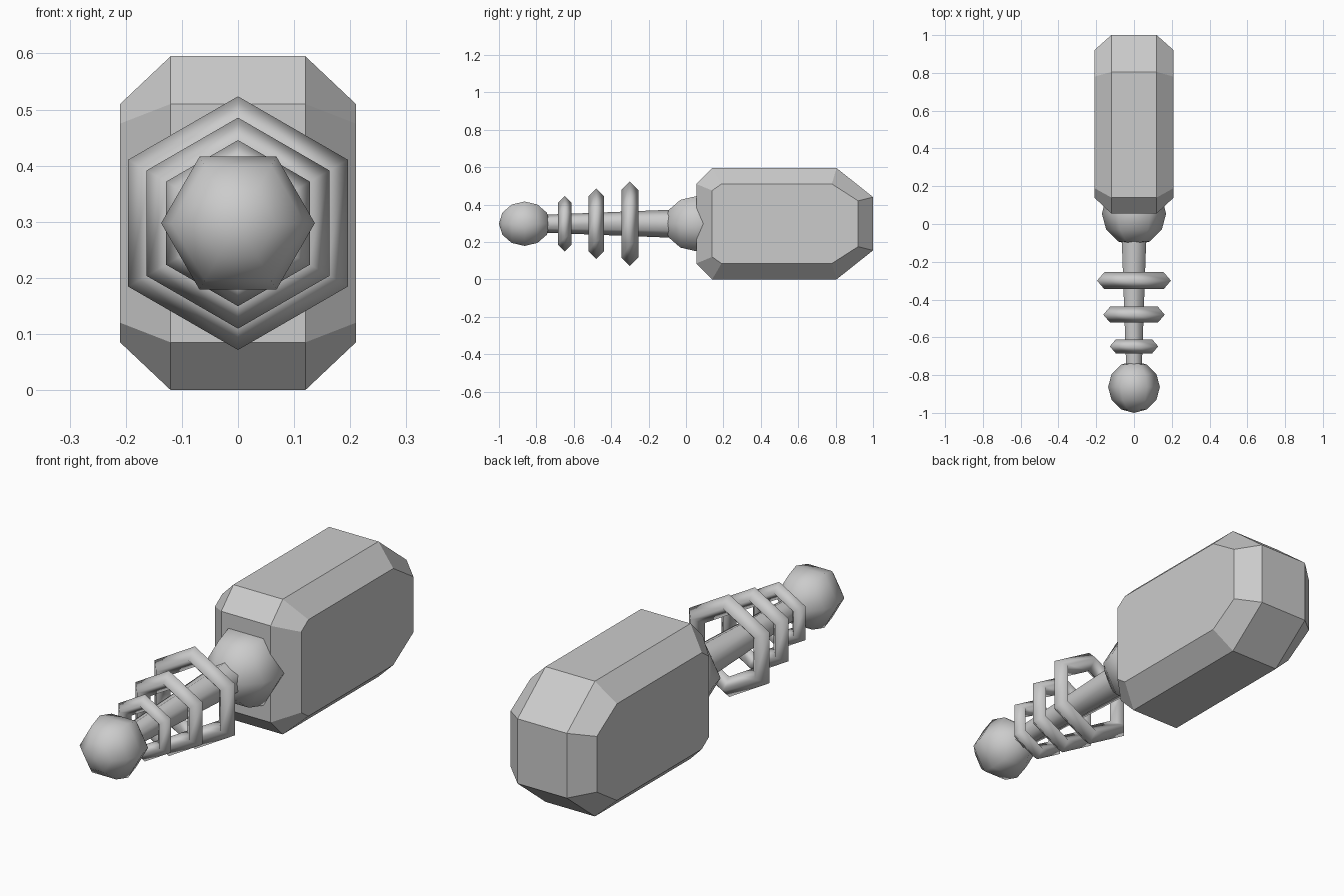
import bpy
import bmesh
from math import sin, cos, pi

AXIS_Z = 0.2975
SIDES = 6

cube = bpy.data.objects.get("Cube")
if cube:
    bpy.data.objects.remove(cube, do_unlink=True)

# One plain grey for everything
grey = bpy.data.materials.new("plain_grey")
grey.use_nodes = True
colour = (0.6, 0.6, 0.6, 1)
grey.diffuse_color = colour
grey.node_tree.nodes["Principled BSDF"].inputs["Base Color"].default_value = colour


def finish(name, bm, smooth):
    bmesh.ops.remove_doubles(bm, verts=bm.verts, dist=0.0001)
    bmesh.ops.recalc_face_normals(bm, faces=bm.faces)
    for f in bm.faces:
        f.smooth = smooth
    mesh = bpy.data.meshes.new(name)
    bm.to_mesh(mesh)
    bm.free()
    mesh.materials.append(grey)
    obj = bpy.data.objects.new(name, mesh)
    bpy.context.collection.objects.link(obj)
    return obj


def bridge(bm, a, b):
    n = len(a)
    for i in range(n):
        j = (i + 1) % n
        bm.faces.new((a[i], a[j], b[j], b[i]))


def lathe(name, profile, point_up, closed=False):
    """Six-sided turning of (radius, y) points about the long axis."""
    bm = bmesh.new()
    phase = pi / 2 if point_up else 0
    loops = []
    for r, y in profile:
        angles = [phase + 2 * pi * k / SIDES for k in range(SIDES)]
        loops.append([bm.verts.new((r * cos(a), y, AXIS_Z + r * sin(a))) for a in angles])
    for a, b in zip(loops, loops[1:]):
        bridge(bm, a, b)
    if closed:
        bridge(bm, loops[-1], loops[0])
    bmesh.ops.dissolve_degenerate(bm, dist=0.0001, edges=bm.edges)
    return finish(name, bm, True)


def ball(name, radius, y):
    arc = [pi * k / 6 for k in range(7)]
    lathe(name, [(radius * sin(a), y - radius * cos(a)) for a in arc], False)


def ring(name, outer, half, y):
    mid = outer - half
    lathe(name, [(outer, y), (mid, y + half), (mid - half, y), (mid, y - half)], True, True)


# Chamfered body: upper half of each side outline (y, z), mirrored in z
inner = [(0.055, 0.51), (0.14, 0.595), (0.805, 0.595), (1.0, 0.44)]
outer = [(0.14, 0.475), (0.19, 0.51), (0.78, 0.51), (0.92, 0.42)]
bm = bmesh.new()
sections = []
for x, half in ((-0.21, outer), (-0.12, inner), (0.12, inner), (0.21, outer)):
    outline = half + [(y, 2 * AXIS_Z - z) for y, z in reversed(half)]
    sections.append([bm.verts.new((x, y, z)) for y, z in outline])
for a, b in zip(sections, sections[1:]):
    bridge(bm, a, b)
bm.faces.new(sections[0])
bm.faces.new(sections[-1])
finish("body", bm, False)

# Neck ball, tapered shaft and tip ball
ball("neck_ball", 0.17, 0.055)
lathe("shaft", [(0.047, -0.78), (0.076, -0.05)], True)
ball("tip_ball", 0.137, -0.863)

# Hexagonal rings, shrinking toward the tip
ring("large_ring", 0.226, 0.045, -0.3)
ring("middle_ring", 0.188, 0.042, -0.48)
ring("small_ring", 0.148, 0.037, -0.648)
